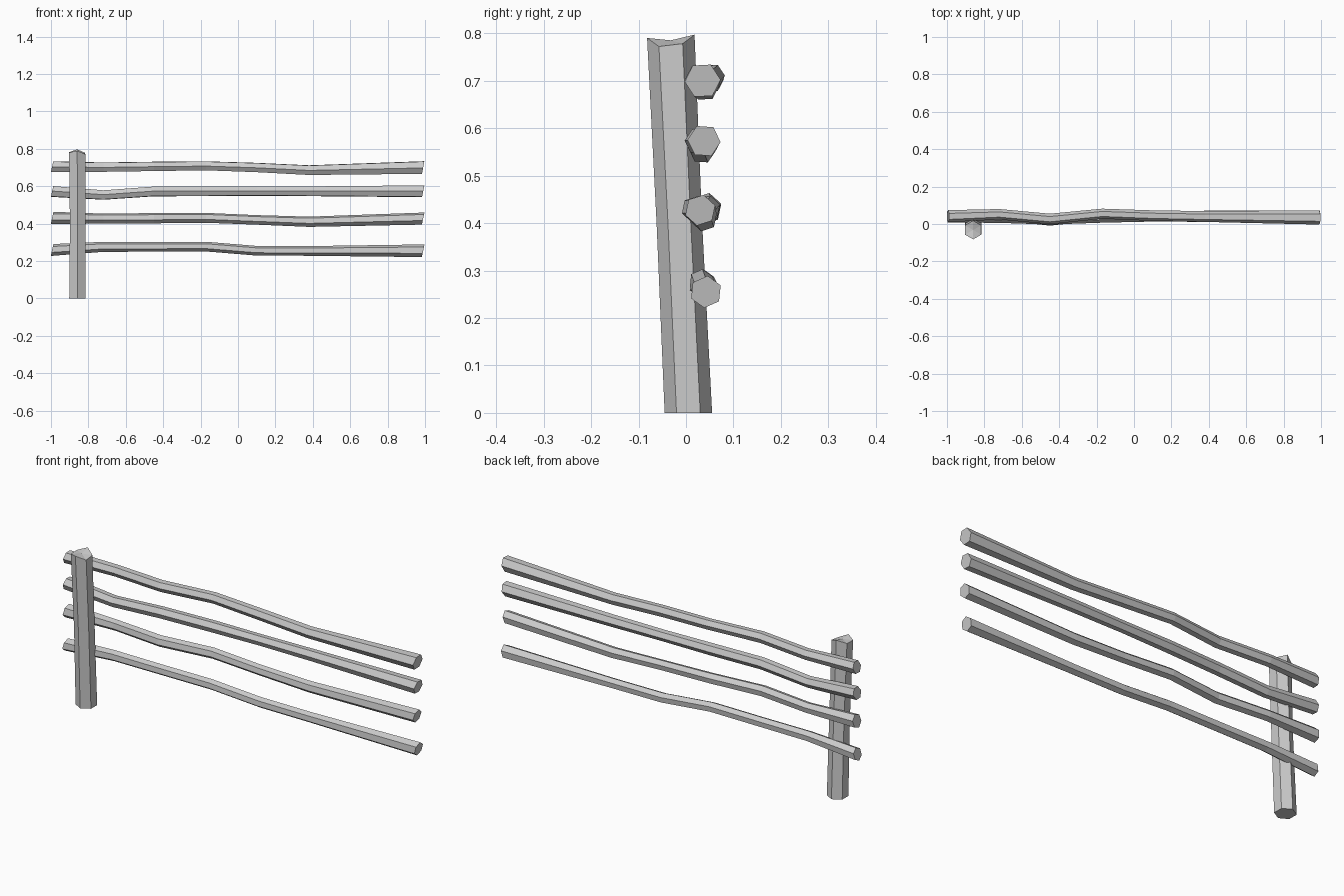
import bpy, bmesh
from math import sin, cos, radians, pi

if "Cube" in bpy.data.objects:
    bpy.data.objects.remove(bpy.data.objects["Cube"])


def hex_log(name, rings, caps=(True, True)):
    """Skin six-sided rings (lists of points) into a faceted log."""
    bm = bmesh.new()
    loops = [[bm.verts.new(p) for p in ring] for ring in rings]
    for a, b in zip(loops, loops[1:]):
        for i in range(6):
            j = (i + 1) % 6
            bm.faces.new((a[i], a[j], b[j], b[i]))
    for loop, flat in zip((loops[0], loops[-1]), caps):
        if flat:
            bm.faces.new(loop)
        else:  # rough-cut end fanned around a centre point
            c = bm.verts.new((sum(v.co.x for v in loop) / 6,
                              sum(v.co.y for v in loop) / 6, 0.785))
            for i in range(6):
                bm.faces.new((loop[i], loop[(i + 1) % 6], c))
    bmesh.ops.recalc_face_normals(bm, faces=bm.faces)
    me = bpy.data.meshes.new(name)
    bm.to_mesh(me)
    bm.free()
    ob = bpy.data.objects.new(name, me)
    bpy.context.collection.objects.link(ob)
    return ob


# Leaning post with a rough-cut top
def post_ring(cx, cy, heights, r=0.05):
    return [(cx + r * sin(i * pi / 3), cy + r * cos(i * pi / 3), heights[i])
            for i in range(6)]


hex_log("post", [
    post_ring(-0.859, 0.005, [0] * 6),
    post_ring(-0.857, -0.014, [0.4] * 6, 0.048),
    post_ring(-0.86, -0.032, [0.797, 0.778, 0.772, 0.79, 0.78, 0.782]),
], caps=(True, False))


# Wobbly rails: centre line points (y, z, radius) at shared stations along x
STATIONS = [-0.99, -0.72, -0.45, -0.17, 0.10, 0.38, 0.99]
RAILS = {
    "rail_top": (3, [(0.042, 0.705, 0.032), (0.052, 0.702, 0.028),
                     (0.027, 0.706, 0.028), (0.055, 0.709, 0.027),
                     (0.045, 0.700, 0.028), (0.040, 0.686, 0.029),
                     (0.035, 0.700, 0.038)]),
    "rail_upper": (-4, [(0.040, 0.572, 0.032), (0.034, 0.553, 0.028),
                        (0.026, 0.572, 0.029), (0.036, 0.573, 0.029),
                        (0.040, 0.573, 0.027), (0.042, 0.573, 0.029),
                        (0.038, 0.573, 0.035)]),
    "rail_lower": (18, [(0.042, 0.430, 0.034), (0.046, 0.427, 0.027),
                        (0.018, 0.429, 0.028), (0.046, 0.431, 0.027),
                        (0.038, 0.420, 0.026), (0.038, 0.410, 0.028),
                        (0.030, 0.427, 0.033)]),
    "rail_bottom": (24, [(0.037, 0.259, 0.032), (0.034, 0.276, 0.027),
                         (0.033, 0.276, 0.026), (0.032, 0.277, 0.026),
                         (0.040, 0.255, 0.026), (0.040, 0.254, 0.026),
                         (0.042, 0.255, 0.034)]),
}
for name, (turn, path) in RAILS.items():
    rings = []
    for k, (x, (y, z, r)) in enumerate(zip(STATIONS, path)):
        ring = []
        for i in range(6):
            a = radians(60 * i + turn)
            slant = 0.007 * sin(a) if k in (0, 6) else 0
            ring.append((x + slant + (-0.004 if k == 0 else 0),
                         y + r * cos(a), z + r * sin(a)))
        rings.append(ring)
    hex_log(name, rings)
